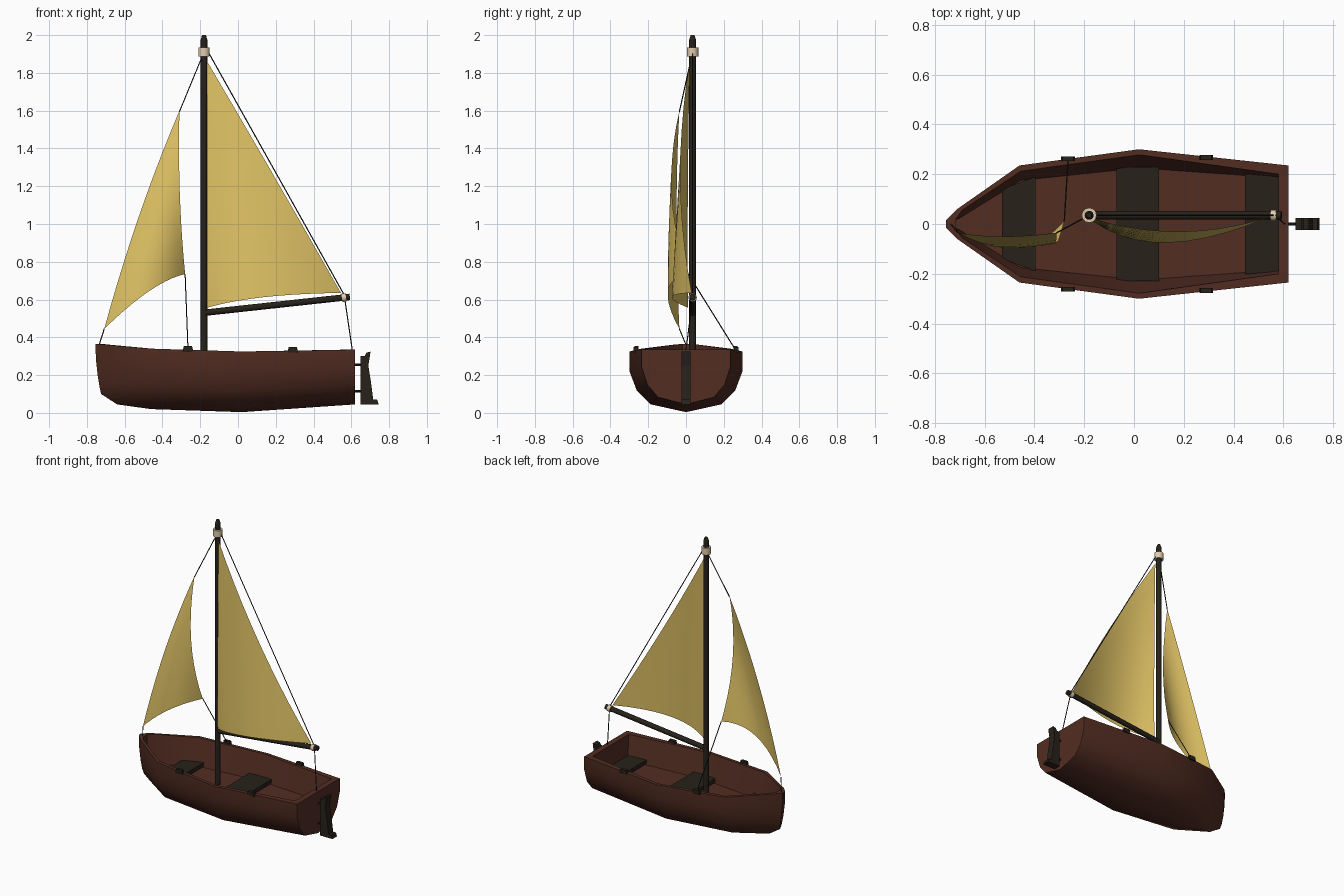
import bpy, bmesh, math
from mathutils import Vector

if "Cube" in bpy.data.objects:
    bpy.data.objects.remove(bpy.data.objects["Cube"])


def material(name, rgb):
    m = bpy.data.materials.new(name)
    m.diffuse_color = (*rgb, 1)
    m.use_nodes = True
    m.node_tree.nodes["Principled BSDF"].inputs["Base Color"].default_value = m.diffuse_color
    return m


RED = material("red_wood", (0.085, 0.026, 0.016))
DARK = material("dark_wood", (0.02, 0.015, 0.01))
SAIL = material("canvas", (0.74, 0.54, 0.13))
CREAM = material("cream", (0.75, 0.6, 0.42))


def finish(name, bm, mat, smooth=None):
    bmesh.ops.recalc_face_normals(bm, faces=bm.faces)
    me = bpy.data.meshes.new(name)
    bm.to_mesh(me)
    bm.free()
    ob = bpy.data.objects.new(name, me)
    bpy.context.collection.objects.link(ob)
    me.materials.append(mat)
    if smooth:
        bpy.ops.object.select_all(action='DESELECT')
        ob.select_set(True)
        bpy.context.view_layer.objects.active = ob
        bpy.ops.object.shade_smooth_by_angle(angle=math.radians(smooth))
    return ob


def rod(name, a, b, r, mat, sides=12, r2=None):
    a, b = Vector(a), Vector(b)
    d = b - a
    bm = bmesh.new()
    bmesh.ops.create_cone(bm, cap_ends=True, segments=sides, radius1=r,
                          radius2=r if r2 is None else r2, depth=d.length)
    bm.transform(d.to_track_quat('Z', 'Y').to_matrix().to_4x4())
    bmesh.ops.translate(bm, verts=bm.verts, vec=(a + b) / 2)
    return finish(name, bm, mat, 40)


def prism(name, pts, vec, mat):
    bm = bmesh.new()
    f = bm.faces.new([bm.verts.new(p) for p in pts])
    ext = bmesh.ops.extrude_face_region(bm, geom=[f], use_keep_orig=True)
    bmesh.ops.translate(bm, vec=vec,
                        verts=[g for g in ext['geom'] if isinstance(g, bmesh.types.BMVert)])
    return finish(name, bm, mat)


def sail(name, corners, mids, n=10):
    # curved triangle through three corners and the middles of its edges (ab, bc, ca)
    a, b, c = map(Vector, corners)
    ab, bc, ca = map(Vector, mids)
    bm = bmesh.new()
    v = {}
    for i in range(n + 1):
        for j in range(n + 1 - i):
            s, t = i / n, j / n
            u = 1 - s - t
            p = (a * u * (2 * u - 1) + b * s * (2 * s - 1) + c * t * (2 * t - 1)
                 + 4 * (ab * u * s + bc * s * t + ca * t * u))
            v[i, j] = bm.verts.new(p)
    for i in range(n):
        for j in range(n - i):
            bm.faces.new((v[i, j], v[i + 1, j], v[i, j + 1]))
            if i + j < n - 1:
                bm.faces.new((v[i + 1, j], v[i + 1, j + 1], v[i, j + 1]))
    return finish(name, bm, SAIL, 60)


# Hull: half sections along x, mirrored across y
# x, half width, keel z, rim z, bow rake, inner x, inner rim width, floor width
STATIONS = [
    (-0.755, 0.014, 0.10, 0.365, 0.03, -0.715, 0.02, 0.015),
    (-0.71, 0.06, 0.045, 0.362, 0.07, -0.69, 0.055, 0.03),
    (-0.46, 0.235, 0.02, 0.34, 0.0, -0.455, 0.212, 0.175),
    (0.02, 0.30, 0.004, 0.325, 0.0, 0.02, 0.278, 0.225),
    (0.62, 0.235, 0.045, 0.335, 0.0, 0.58, 0.20, 0.185),
]
PROFILE = [(0, 0), (0.63, 0.13), (0.87, 0.36), (1, 0.68), (1, 1)]
FLOOR = 0.16
bm = bmesh.new()
rows = []
for x, w, k, z, rake, xi, wi, wf in STATIONS:
    pts = [(x + rake * (1 - t) ** 2, w * s, k + (z - k) * t) for s, t in PROFILE]
    pts += [(xi, wi, z), (xi, wf, FLOOR), (xi, 0, FLOOR)]
    rows.append([bm.verts.new(p) for p in pts])
for r, q in zip(rows, rows[1:]):
    for i in range(7):
        bm.faces.new((r[i], r[i + 1], q[i + 1], q[i]))
for st, r in ((STATIONS[0], rows[0]), (STATIONS[-1], rows[-1])):
    out = bm.verts.new((st[0], 0, st[3]))
    inn = bm.verts.new((st[5], 0, st[3]))
    bm.faces.new(r[:5] + [out])
    bm.faces.new((r[4], r[5], inn, out))
    bm.faces.new((r[5], r[6], r[7], inn))
bmesh.ops.mirror(bm, geom=bm.verts[:] + bm.edges[:] + bm.faces[:], axis='Y', merge_dist=0.0005)
bmesh.ops.remove_doubles(bm, verts=bm.verts, dist=0.0005)
finish("hull", bm, RED, 38)

# Seats
for name, x0, x1, w0, w1 in (("bow_seat", -0.53, -0.395, 0.14, 0.19),
                             ("middle_seat", -0.07, 0.10, 0.228, 0.228),
                             ("stern_seat", 0.445, 0.582, 0.202, 0.19)):
    prism(name, [(x0, -w0, 0.165), (x1, -w1, 0.165), (x1, w1, 0.165), (x0, w0, 0.165)],
          (0, 0, 0.027), DARK)

# Rim cleats
for x, y, z in ((-0.265, 0.252, 0.325), (0.29, 0.257, 0.32)):
    for s in (-1, 1):
        prism("cleat", [(x - 0.028, s * y, z), (x + 0.028, s * y, z),
                        (x + 0.022, s * y, z + 0.028), (x - 0.022, s * y, z + 0.028)],
              (0, s * 0.02, 0), DARK)

# Mast and boom with cream collars
MX, MY = -0.18, 0.035
rod("mast", (MX, MY, FLOOR), (MX, MY, 1.975), 0.018, DARK)
rod("mast_tip", (MX, MY, 1.975), (MX, MY, 2.0), 0.018, DARK, r2=0.01)
rod("mast_collar", (MX, MY, 1.888), (MX, MY, 1.935), 0.03, CREAM)
rod("boom", (MX, MY, 0.53), (0.592, MY, 0.614), 0.017, DARK)
rod("boom_collar", (0.55, MY, 0.609), (0.572, MY, 0.612), 0.022, CREAM)

# Sails
sail("main_sail",
     [(-0.163, 0.02, 1.86), (-0.163, 0.01, 0.557), (0.545, 0.03, 0.635)],
     [(-0.163, 0.01, 1.21), (0.14, -0.075, 0.613), (0.193, -0.03, 1.25)])
sail("jib_sail",
     [(-0.31, -0.035, 1.6), (-0.708, -0.035, 0.445), (-0.28, 0.012, 0.735)],
     [(-0.525, -0.05, 1.04), (-0.47, -0.095, 0.645), (-0.308, -0.075, 1.16)])

# Ropes
for name, a, b in (("jib_halyard", (MX, MY, 1.91), (-0.31, -0.035, 1.595)),
                   ("jib_tack_line", (-0.708, -0.035, 0.445), (-0.735, 0, 0.36)),
                   ("jib_sheet", (-0.28, 0.012, 0.735), (-0.265, 0.255, 0.345)),
                   ("topping_lift", (-0.16, MY, 1.915), (0.562, MY, 0.625)),
                   ("main_sheet", (0.565, MY, 0.605), (0.605, 0, 0.333))):
    rod(name, a, b, 0.003, DARK, 6)

# Rudder and its pins
side = [(0.648, 0.045), (0.745, 0.045), (0.737, 0.07), (0.716, 0.07), (0.703, 0.17),
        (0.69, 0.25), (0.702, 0.325), (0.68, 0.318), (0.672, 0.302), (0.648, 0.302)]
prism("rudder", [(x, -0.025, z) for x, z in side], (0, 0.05, 0), DARK)
for z in (0.115, 0.255):
    rod("rudder_pin", (0.61, 0, z), (0.655, 0, z), 0.006, DARK, 8)
